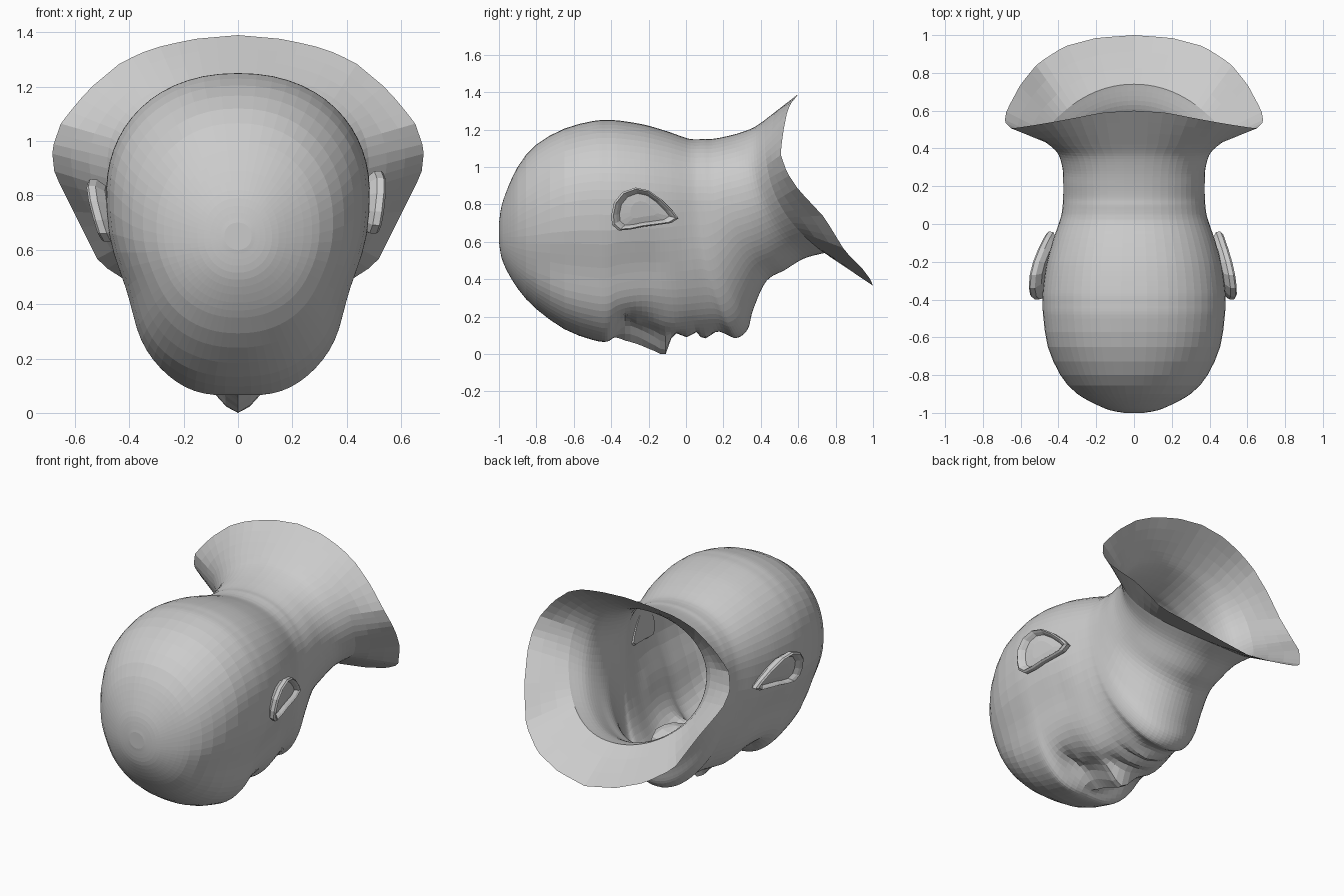
import bpy, bmesh, math
from mathutils import Vector

if "Cube" in bpy.data.objects:
    bpy.data.objects.remove(bpy.data.objects["Cube"])

N = 34      # samples down one side of each section
SUB = 5     # sections between stations

# Sections from crown to neck: top y, top z, bottom y, bottom z, half width, z of widest point
STATIONS = [
    (-1.0, .70, -1.0, .60, .05, .65), (-.978, .82, -.978, .49, .15, .65),
    (-.9, 1.0, -.9, .35, .30, .68), (-.8, 1.12, -.8, .24, .39, .72),
    (-.65, 1.205, -.65, .135, .457, .78), (-.5, 1.245, -.5, .08, .48, .8),
    (-.42, 1.25, -.42, .075, .485, .8), (-.35, 1.247, -.35, .115, .483, .8),
    (-.22, 1.225, -.2, .14, .465, .8), (-.1, 1.19, -.05, .115, .433, .8),
    (0, 1.155, .08, .105, .398, .8), (.04, 1.148, .2, .11, .385, .8),
    (.07, 1.148, .27, .09, .38, .8), (.1, 1.15, .33, .135, .377, .8),
    (.14, 1.15, .36, .24, .375, .8), (.2, 1.16, .43, .39, .375, .82),
    (.28, 1.18, .53, .45, .38, .84), (.36, 1.21, .63, .51, .41, .87),
    (.42, 1.25, .74, .54, .48, .92)]

# Right half of the flared open rim, back to chest
RIM = [(0, .60, 1.39), (.17, .59, 1.375), (.32, .56, 1.34), (.43, .54, 1.29),
       (.55, .52, 1.19), (.65, .505, 1.07), (.685, .54, .97), (.675, .60, .88),
       (.6, .74, .73), (.51, .85, .55), (.37, .94, .46), (.2, .985, .40), (0, 1.0, .365)]


def lerp_table(table, x):
    for (x0, y0), (x1, y1) in zip(table, table[1:]):
        if x0 <= x <= x1:
            return y0 + (y1 - y0) * (x - x0) / (x1 - x0)
    return 0.0


def catmull(p0, p1, p2, p3, t):
    return [.5 * (2*b + (c - a)*t + (2*a - 5*b + 4*c - d)*t*t + (3*b - a - 3*c + d)*t**3)
            for a, b, c, d in zip(p0, p1, p2, p3)]


def bump(x, y, cx, cy, sx, sy):
    return math.exp(-((x - cx) / sx) ** 2 - ((y - cy) / sy) ** 2)


def face_relief(x, y):
    """Forward (downward) relief of the face."""
    h = lerp_table([(-.39, 0), (-.33, .045), (-.2, .105), (-.12, .13), (-.1, .11), (-.07, 0)], y)
    w = lerp_table([(-.4, .045), (-.25, .065), (-.13, .095), (0, .095)], y) or .05
    d = h * math.exp(-(x / w) ** 2)
    d -= .07 * bump(x, y, .17, -.31, .09, .06)         # socket
    d += .035 * bump(x, y, .175, -.285, .055, .04)     # closed lid
    d += .015 * bump(x, y, .17, -.41, .12, .04)        # brow
    d += .025 * bump(x, y, .2, -.1, .09, .1)           # cheek
    d += .015 * bump(x, y, 0, .0, .1, .03)             # upper lip
    d -= .018 * bump(x, y, 0, .05, .11, .018)          # mouth line
    d += .018 * bump(x, y, 0, .1, .08, .03)            # lower lip
    d -= .014 * bump(x, y, 0, .17, .09, .03)           # chin crease
    return d


def samples():
    for j in range(N + 1):
        u = j / N
        yield 1.3 * u - .3 * u * u


def section(s):
    yt, zt, yb, zb, w, zm = s
    # squarer brow with hollow temples, rounder crown, jaw and neck
    square = max(0, min(1, (yb + .95) / .3, (.1 - yb) / .25))
    pts = []
    for t in samples():
        a = math.pi * t
        c = math.cos(a)
        q = .95 - .11 * square if c < 0 else .92
        v = math.copysign(abs(c) ** q, c)
        x = w * max(0, math.sin(a)) ** q if 0 < t < 1 else 0
        x *= 1 - .085 * square * math.exp(-((v + .52) / .24) ** 2)
        z = zm + v * ((zt - zm) if v > 0 else (zm - zb))
        y = yt + (yb - yt) * ((zt - z) / (zt - zb)) ** 3
        if z < .45:
            z -= face_relief(x, y) * min(1, (.45 - z) / .15)
        pts.append(Vector((x, y, z)))
    return pts


def rim_section():
    pts = []
    for t in samples():
        f = min(t, 1) * (len(RIM) - 1)
        i = min(int(f), len(RIM) - 2)
        pts.append(Vector(RIM[i]).lerp(Vector(RIM[i + 1]), f - i))
    return pts


def make_object(name, rings, closed_start=True, closed_end=False):
    bm = bmesh.new()
    vs = [[bm.verts.new(p) for p in r] for r in rings]
    for a, b in zip(vs, vs[1:]):
        n = len(a)
        for j in range(n):
            bm.faces.new((a[j], a[(j + 1) % n], b[(j + 1) % n], b[j]))
    if closed_start:
        bm.faces.new(vs[0])
    if closed_end:
        bm.faces.new(vs[-1])
    bmesh.ops.recalc_face_normals(bm, faces=bm.faces)
    me = bpy.data.meshes.new(name)
    bm.to_mesh(me)
    bm.free()
    ob = bpy.data.objects.new(name, me)
    bpy.context.collection.objects.link(ob)
    return ob


# Head, neck and flared collar: one open skin
halves = []
for i in range(len(STATIONS) - 1):
    p = [STATIONS[max(0, min(len(STATIONS) - 1, i + k))] for k in (-1, 0, 1, 2)]
    steps = 2 if i in (2, 3, 4) else SUB
    halves += [section(catmull(*p, k / steps)) for k in range(steps)]
halves.append(section(STATIONS[-1]))
last, rim = halves[-1], rim_section()
for k in (1, 2, 3):
    halves.append([a.lerp(b, k / 3) for a, b in zip(last, rim)])
rings = [h + [Vector((-p.x, p.y, p.z)) for p in h[-2:0:-1]] for h in halves]
low = min(p.z for r in rings for p in r)
for r in rings:
    for p in r:
        if p.z < .2:
            p.z -= low * (.2 - p.z) / (.2 - low)
make_object("head_and_neck", rings)

# Ears: cupped outline rings, buried only where they meet the head
EAR = [(-.40, .74), (-.385, .81), (-.34, .865), (-.27, .89), (-.2, .875), (-.13, .825),
       (-.07, .765), (-.04, .725), (-.08, .70), (-.15, .69), (-.23, .68), (-.3, .665),
       (-.36, .66), (-.395, .69)]


def ear(name, side, dz, tilt):
    cy, cz = -.23, .77
    layers = []
    for scale, off in ((.8, -.05), (.99, -.025), (1, 0), (.93, .01),
                       (.84, .0), (.74, -.018), (.4, -.012)):
        ring = []
        for y, z in EAR:
            y, z = cy + (y - cy) * scale, cz + (z - cz) * scale
            x = .465 + (-.04 - y) * .19 + (z - cz) * tilt + off
            ring.append((side * x, y, z + dz))
        layers.append(ring)
    make_object(name, layers, True, True)


ear("ear_right", 1, 0, .15)
ear("ear_left", -1, -.03, .3)

# Mouth cavity seen through the open neck
bpy.ops.mesh.primitive_uv_sphere_add(segments=8, ring_count=6, location=(0, .1, .28))
bag = bpy.context.object
bag.name = "mouth_cavity"
bag.scale = (.16, .15, .12)
